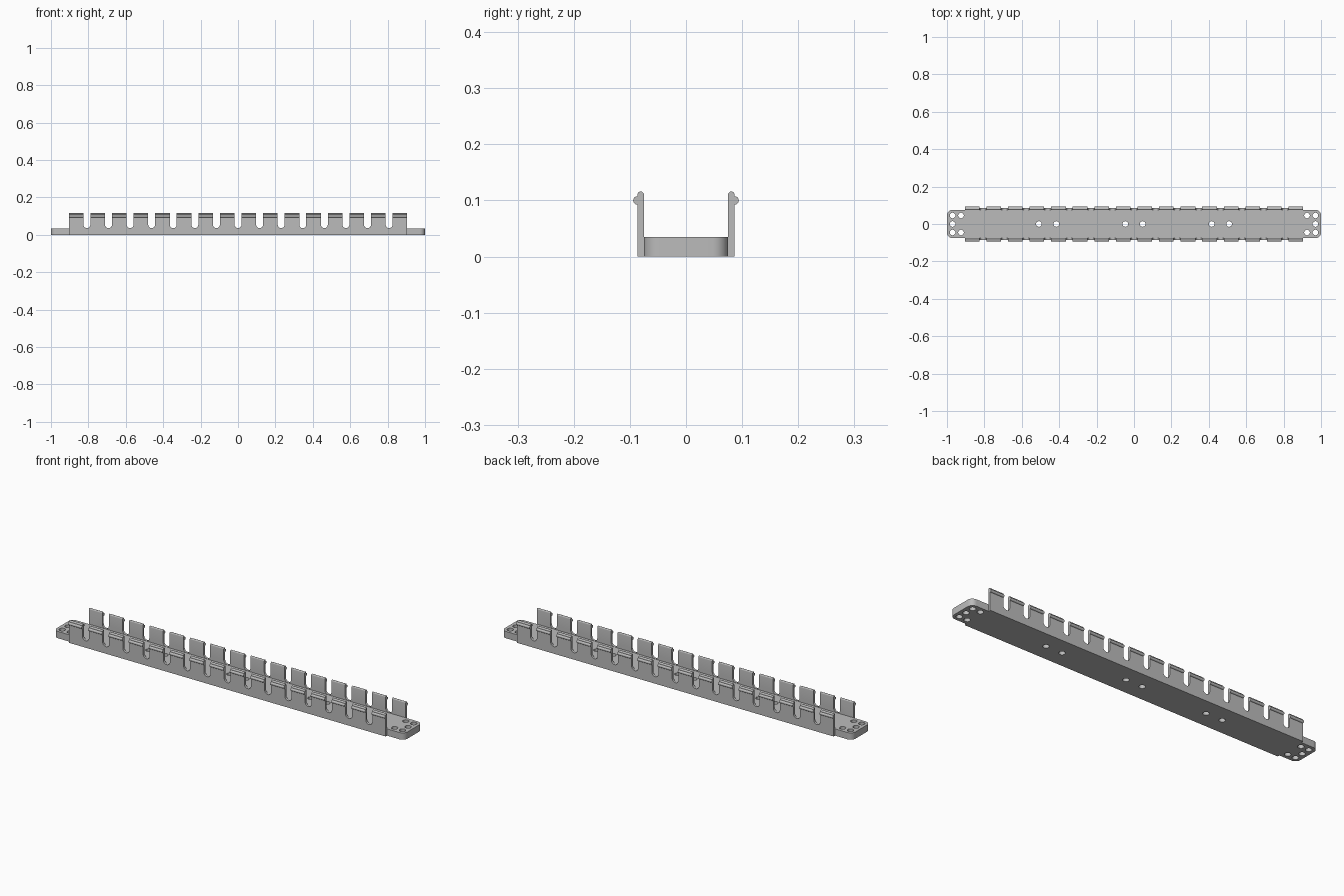
import bpy, bmesh, math
from mathutils import Vector

cube = bpy.data.objects.get("Cube")
if cube:
    bpy.data.objects.remove(cube, do_unlink=True)

PITCH, SLOT_R, SLOT_FLOOR = 0.1154, 0.0185, 0.036
FLOOR_H, HALF_Y, WALL_OUT, WALL_H, WALL_X = 0.035, 0.075, 0.0866, 0.116, 0.903
HOLE_R = 0.015

grey = bpy.data.materials.new("grey_plastic")
grey.use_nodes = True
colour = (0.5, 0.5, 0.5, 1)
grey.diffuse_color = colour
grey.node_tree.nodes["Principled BSDF"].inputs["Base Color"].default_value = colour


def arc(cx, cy, r, start, end, steps):
    """Points along an arc, angles in degrees."""
    angles = [math.radians(start + (end - start) * i / steps) for i in range(steps + 1)]
    return [(cx + r * math.cos(a), cy + r * math.sin(a)) for a in angles]


def add_prism(bm, points, offset):
    """Extrude a closed outline of 3D points along an offset."""
    face = bm.faces.new([bm.verts.new(p) for p in points])
    moved = bmesh.ops.extrude_face_region(bm, geom=[face])["geom"]
    bmesh.ops.translate(bm, verts=[v for v in moved if isinstance(v, bmesh.types.BMVert)],
                        vec=Vector(offset))


def make_object(name, bm):
    bmesh.ops.recalc_face_normals(bm, faces=bm.faces)
    mesh = bpy.data.meshes.new(name)
    bm.to_mesh(mesh)
    bm.free()
    mesh.materials.append(grey)
    obj = bpy.data.objects.new(name, mesh)
    bpy.context.collection.objects.link(obj)
    return obj


def cut_and_smooth(obj, cutter):
    """Subtract the cutter, discard it and shade the curved faces."""
    bpy.ops.object.select_all(action="DESELECT")
    bpy.context.view_layer.objects.active = obj
    obj.select_set(True)
    mod = obj.modifiers.new("cut", "BOOLEAN")
    mod.operation, mod.solver, mod.object = "DIFFERENCE", "EXACT", cutter
    bpy.ops.object.modifier_apply(modifier=mod.name)
    bpy.data.objects.remove(cutter, do_unlink=True)
    bpy.ops.object.shade_smooth_by_angle(angle=math.radians(35))


# Floor plate with rounded corners
r = 0.028
outline = []
for sx, sy, start in ((1, 1, 0), (-1, 1, 90), (-1, -1, 180), (1, -1, 270)):
    outline += arc(sx * (1 - r), sy * (HALF_Y - r), r, start, start + 90, 8)
bm = bmesh.new()
add_prism(bm, [(x, y, 0) for x, y in outline], (0, 0, FLOOR_H))
floor_plate = make_object("floor_plate", bm)

# Screw holes: five at each end, three pairs along the middle
holes = [(c + s * 0.0465, 0) for c in (-0.462, 0, 0.462) for s in (-1, 1)]
for s in (-1, 1):
    holes.append((s * 0.97, 0))
    holes += [(s * x, y) for x in (0.97, 0.925) for y in (-0.0455, 0.0455)]
bm = bmesh.new()
for x, y in holes:
    ring = arc(x, y, HOLE_R, 0, 360, 24)[:-1]
    add_prism(bm, [(px, py, -0.1) for px, py in ring], (0, 0, 0.3))
cut_and_smooth(floor_plate, make_object("hole_cutter", bm))

# Side walls: round-topped section with a snap ridge, slotted into fingers
half = (WALL_OUT - HALF_Y) / 2
section = [(HALF_Y, 0), (WALL_OUT, 0)]
section += arc(WALL_OUT, 0.1, 0.0075, -90, 90, 10)
section += arc(HALF_Y + half, WALL_H - half, half, 0, 180, 10)
for name, side in (("front_wall", -1), ("back_wall", 1)):
    bm = bmesh.new()
    add_prism(bm, [(-WALL_X, side * y, z) for y, z in section], (2 * WALL_X, 0, 0))
    wall = make_object(name, bm)

    bm = bmesh.new()
    for i in range(-7, 8):
        x = i * PITCH
        slot = arc(x, SLOT_FLOOR + SLOT_R, SLOT_R, 180, 360, 14)
        slot += [(x + SLOT_R, 0.2), (x - SLOT_R, 0.2)]
        add_prism(bm, [(px, side * 0.05, pz) for px, pz in slot], (0, side * 0.08, 0))
    cut_and_smooth(wall, make_object("slot_cutter", bm))
